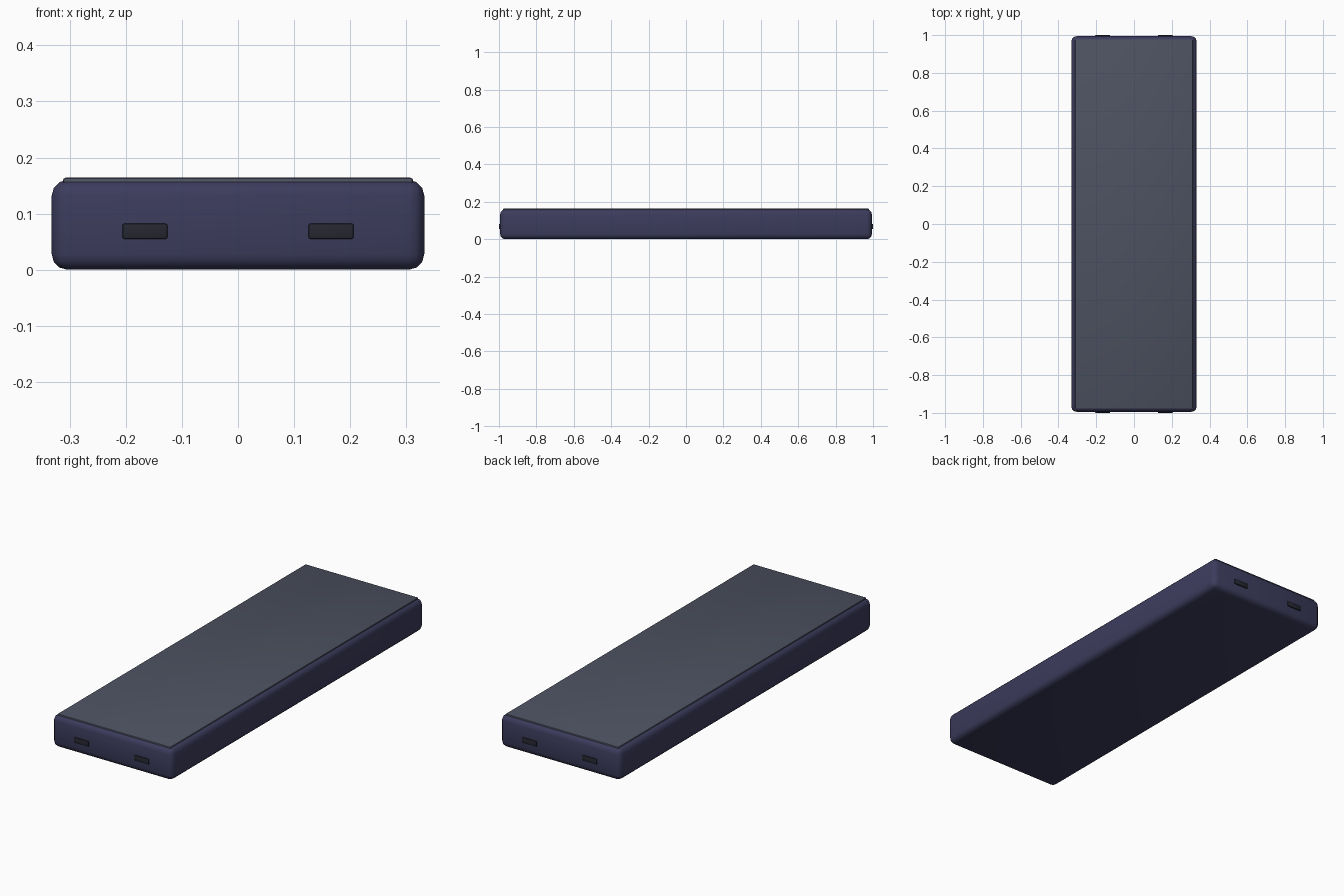
import bpy

if "Cube" in bpy.data.objects:
    bpy.data.objects.remove(bpy.data.objects["Cube"])


def material(name, color):
    m = bpy.data.materials.new(name)
    m.diffuse_color = color
    m.use_nodes = True
    m.node_tree.nodes["Principled BSDF"].inputs["Base Color"].default_value = m.diffuse_color
    return m


def box(name, lo, hi, bevel, segments, mat):
    # Bevelled box between two corners
    bpy.ops.mesh.primitive_cube_add(size=1, location=[(a + b) / 2 for a, b in zip(lo, hi)])
    ob = bpy.context.object
    ob.name = name
    ob.scale = [b - a for a, b in zip(lo, hi)]
    bpy.ops.object.transform_apply(location=False, rotation=False, scale=True)
    mod = ob.modifiers.new("bevel", 'BEVEL')
    mod.width = bevel
    mod.segments = segments
    bpy.ops.object.modifier_apply(modifier="bevel")
    bpy.ops.object.shade_smooth_by_angle(angle=0.6)
    ob.data.materials.append(mat)
    return ob


navy = material("navy", (0.045, 0.045, 0.11, 1))
slate = material("slate", (0.075, 0.085, 0.12, 1))
dark = material("dark", (0.02, 0.02, 0.032, 1))

# Rounded main body
box("body", (-0.332, -0.994, 0), (0.332, 0.994, 0.16), 0.028, 3, navy)

# Thin top panel
box("top_panel", (-0.312, -0.978, 0.145), (0.312, 0.978, 0.164), 0.005, 2, slate)

# Two ports at each end
for sy, end in ((-1, "front"), (1, "back")):
    for sx, side in ((-1, "left"), (1, "right")):
        x, y = sx * 0.166, sy * 0.985
        box(f"port_{end}_{side}", (x - 0.04, y - 0.015, 0.055),
            (x + 0.04, y + 0.015, 0.082), 0.003, 2, dark)
